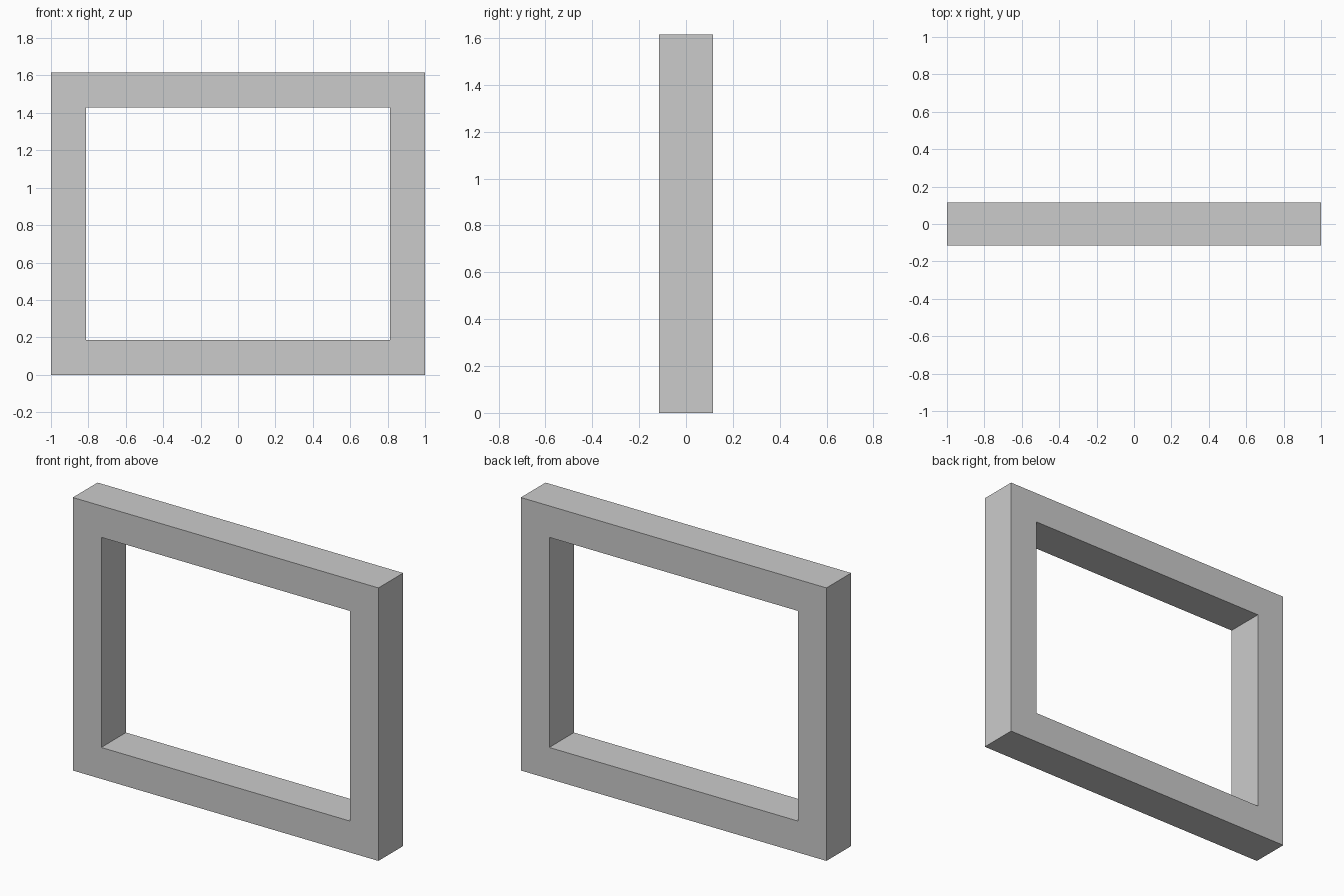
import bpy, bmesh

if "Cube" in bpy.data.objects:
    bpy.data.objects.remove(bpy.data.objects["Cube"])

WIDTH, HEIGHT, DEPTH, BORDER = 2.0, 1.615, 0.231, 0.186


def rect_loop(bm, inset, y):
    """Rectangle of vertices in the xz plane, inset from the outer edge."""
    x, z0, z1 = WIDTH / 2 - inset, inset, HEIGHT - inset
    return [bm.verts.new((px, y, pz))
            for px, pz in ((-x, z0), (x, z0), (x, z1), (-x, z1))]


def bridge(bm, a, b):
    """Quads between two matching loops."""
    for i in range(4):
        j = (i + 1) % 4
        bm.faces.new((a[i], a[j], b[j], b[i]))


# Rectangular frame: outer and inner loops, front and back
bm = bmesh.new()
loops = [rect_loop(bm, inset, y) for inset, y in (
    (0, -DEPTH / 2), (BORDER, -DEPTH / 2),
    (BORDER, DEPTH / 2), (0, DEPTH / 2))]
for k in range(4):
    bridge(bm, loops[k], loops[(k + 1) % 4])
bmesh.ops.recalc_face_normals(bm, faces=bm.faces)

mesh = bpy.data.meshes.new("frame")
bm.to_mesh(mesh)
bm.free()
frame = bpy.data.objects.new("frame", mesh)
bpy.context.collection.objects.link(frame)
